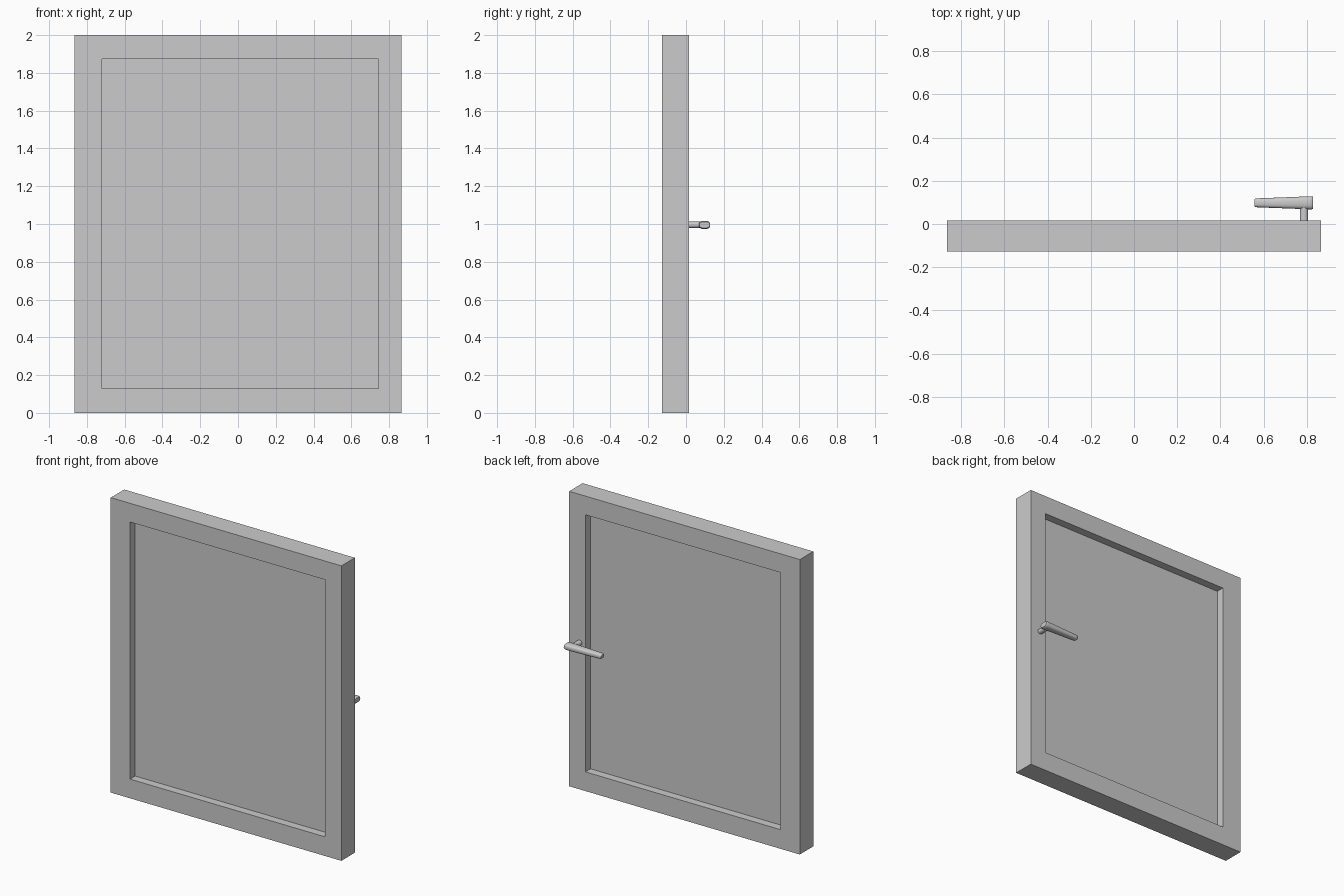
import bpy, bmesh, math
from mathutils import Vector

cube = bpy.data.objects.get("Cube")
if cube:
    bpy.data.objects.remove(cube, do_unlink=True)

grey = bpy.data.materials.new("plain grey")
grey.use_nodes = True
grey.diffuse_color = (0.6, 0.6, 0.6, 1)
grey.node_tree.nodes["Principled BSDF"].inputs["Base Color"].default_value = grey.diffuse_color


def add_object(name, bm, smooth=False):
    bmesh.ops.recalc_face_normals(bm, faces=bm.faces)
    mesh = bpy.data.meshes.new(name)
    bm.to_mesh(mesh)
    bm.free()
    mesh.materials.append(grey)
    obj = bpy.data.objects.new(name, mesh)
    bpy.context.collection.objects.link(obj)
    if smooth:
        bpy.ops.object.select_all(action='DESELECT')
        obj.select_set(True)
        bpy.context.view_layer.objects.active = obj
        bpy.ops.object.shade_smooth_by_angle(angle=math.radians(35))
    return obj


def rectangle(bm, x0, x1, z0, z1, y):
    return [bm.verts.new((x, y, z)) for x, z in ((x0, z0), (x1, z0), (x1, z1), (x0, z1))]


def bridge(bm, a, b):
    n = len(a)
    for i in range(n):
        bm.faces.new((a[i], a[(i + 1) % n], b[(i + 1) % n], b[i]))


def loft(bm, rings):
    for a, b in zip(rings, rings[1:]):
        bridge(bm, a, b)
    bm.faces.new(rings[0])
    bm.faces.new(rings[-1])


FRONT, BACK = -0.128, 0.016
OUTER = (-0.865, 0.865, 0, 2)
OPENING = (-0.72, 0.743, 0.13, 1.873)
MIDDLE = (FRONT + BACK) / 2

# Frame: a closed rectangular ring, with its right stile a little wider
bm = bmesh.new()
loops = [rectangle(bm, *size, y) for size, y in
         ((OUTER, FRONT), (OUTER, BACK), (OPENING, BACK), (OPENING, FRONT))]
for a, b in zip(loops, loops[1:] + loops[:1]):
    bridge(bm, a, b)
add_object("window_frame", bm)

# Pane: a thin slab recessed on both faces
bm = bmesh.new()
loft(bm, [rectangle(bm, *OPENING, MIDDLE + side * 0.017) for side in (-1, 1)])
add_object("window_pane", bm)

# Handle stem: a short round post out of the back of the frame
HANDLE_Z = 0.995
SIDES = 24
bm = bmesh.new()
rings = []
for y in (BACK - 0.01, 0.09):
    rings.append([bm.verts.new((0.787 + 0.019 * math.cos(t), y, HANDLE_Z + 0.017 * math.sin(t)))
                  for t in (math.tau * i / SIDES for i in range(SIDES))])
loft(bm, rings)
add_object("handle_stem", bm, True)


# Handle lever: rounded sections tapering towards the tip
def lever_section(bm, x, y, half_y, half_z):
    def soft(v):
        return math.copysign(abs(v) ** 0.75, v)
    return [bm.verts.new((x, y + half_y * soft(math.cos(t)), HANDLE_Z + half_z * soft(math.sin(t))))
            for t in (math.tau * i / SIDES for i in range(SIDES))]


bm = bmesh.new()
loft(bm, [lever_section(bm, *s) for s in (
    (0.557, 0.098, 0.016, 0.011),
    (0.563, 0.098, 0.020, 0.016),
    (0.580, 0.098, 0.021, 0.018),
    (0.812, 0.098, 0.030, 0.022),
    (0.824, 0.098, 0.030, 0.020),
    (0.829, 0.098, 0.028, 0.016))])
add_object("handle_lever", bm, True)
